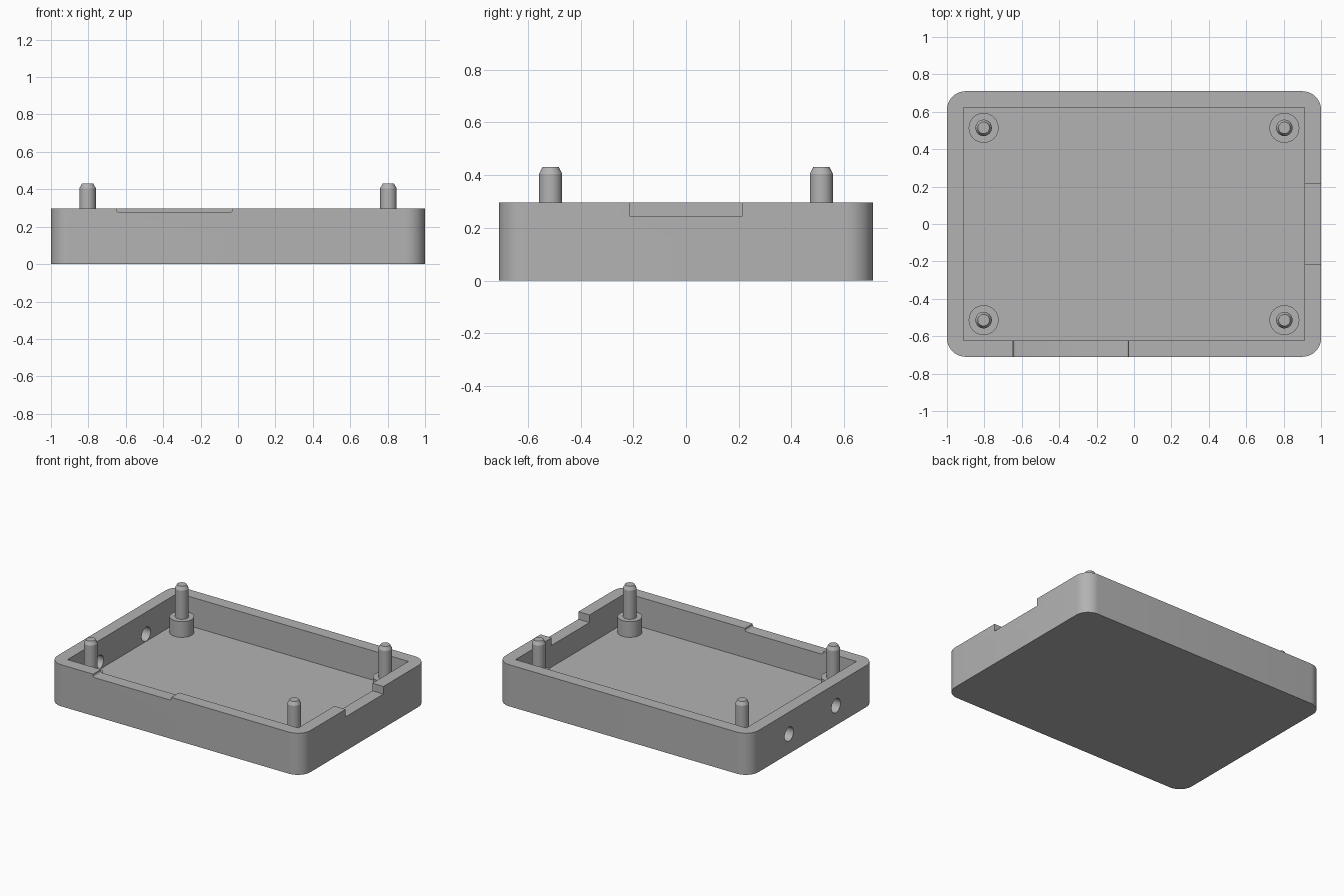
import bpy, bmesh, math
from mathutils import Matrix

if "Cube" in bpy.data.objects:
    bpy.data.objects.remove(bpy.data.objects["Cube"], do_unlink=True)

HX, HY, TOP = 1.0, 0.71, 0.297      # outer half sizes and rim height
WALL, FLOOR = 0.088, 0.088

grey = bpy.data.materials.new("plain grey")
grey.use_nodes = True
grey.diffuse_color = (0.45, 0.45, 0.45, 1)
grey.node_tree.nodes["Principled BSDF"].inputs["Base Color"].default_value = (0.45, 0.45, 0.45, 1)


def finish(name, bm):
    bmesh.ops.recalc_face_normals(bm, faces=bm.faces)
    mesh = bpy.data.meshes.new(name)
    bm.to_mesh(mesh)
    bm.free()
    obj = bpy.data.objects.new(name, mesh)
    bpy.context.collection.objects.link(obj)
    mesh.materials.append(grey)
    return obj


def box(name, x0, x1, y0, y1, z0, z1, bevel=0.0, segments=8, pick=None):
    """Box between limits, with chosen edges rounded."""
    bm = bmesh.new()
    bmesh.ops.create_cube(bm, size=1)
    for v in bm.verts:
        v.co = [a + (c + 0.5) * (b - a) for c, a, b in zip(v.co, (x0, y0, z0), (x1, y1, z1))]
    if bevel:
        bmesh.ops.bevel(bm, geom=[e for e in bm.edges if pick(e)], offset=bevel,
                        segments=segments, profile=0.5, affect='EDGES')
    return finish(name, bm)


def select_only(obj):
    bpy.ops.object.select_all(action='DESELECT')
    obj.select_set(True)
    bpy.context.view_layer.objects.active = obj


def cut(target, cutter):
    mod = target.modifiers.new("cut", 'BOOLEAN')
    mod.operation, mod.solver, mod.object = 'DIFFERENCE', 'EXACT', cutter
    select_only(target)
    bpy.ops.object.modifier_apply(modifier=mod.name)
    bpy.data.objects.remove(cutter, do_unlink=True)


def smooth(obj):
    select_only(obj)
    bpy.ops.object.shade_smooth_by_angle(angle=math.radians(25))


def upright(e):
    return abs(e.verts[0].co.z - e.verts[1].co.z) > 0.1


def low_along_y(e):
    a, b = (v.co for v in e.verts)
    return abs(a.y - b.y) > 0.1 and a.z < TOP and b.z < TOP


# Open tray with rounded outer corners
tray = box("tray", -HX, HX, -HY, HY, 0, TOP, 0.1, 10, upright)
cut(tray, box("cavity", -HX + WALL, HX - WALL, -HY + WALL, HY - WALL, FLOOR, 0.6))

# Shallow notch in the front rim, deeper notch in the side rim
cut(tray, box("front_notch", -0.648, -0.03, -0.85, -0.6, 0.275, 0.4, 0.015, 4, low_along_y))
cut(tray, box("side_notch", 0.88, 1.2, -0.213, 0.213, 0.243, 0.4))

# Two round holes through the opposite side wall
for y in (-0.265, 0.265):
    bm = bmesh.new()
    bmesh.ops.create_cone(bm, cap_ends=True, segments=32, radius1=0.05, radius2=0.05, depth=0.3,
                          matrix=Matrix.Translation((-0.98, y, 0.14)) @ Matrix.Rotation(math.pi / 2, 4, 'Y'))
    cut(tray, finish("hole", bm))
smooth(tray)

# Stepped pegs: wide boss, pin and chamfered tip
PEG = [(0, FLOOR - 0.02), (0.08, FLOOR - 0.02), (0.08, 0.2), (0.044, 0.2),
       (0.044, 0.405), (0.031, 0.43), (0, 0.43)]


def peg(name, x, y):
    bm = bmesh.new()
    verts = [bm.verts.new((r, 0, z)) for r, z in PEG]
    edges = [bm.edges.new(pair) for pair in zip(verts, verts[1:])]
    bmesh.ops.spin(bm, geom=verts + edges, cent=(0, 0, 0), axis=(0, 0, 1),
                   angle=math.tau, steps=32)
    bmesh.ops.remove_doubles(bm, verts=bm.verts, dist=0.0005)
    bmesh.ops.translate(bm, verts=bm.verts, vec=(x, y, 0))
    smooth(finish(name, bm))


for end, y in (("front", -0.514), ("back", 0.514)):
    for side, x in (("left", 0.804), ("right", -0.804)):
        peg(f"{end}_{side}_peg", x, y)
